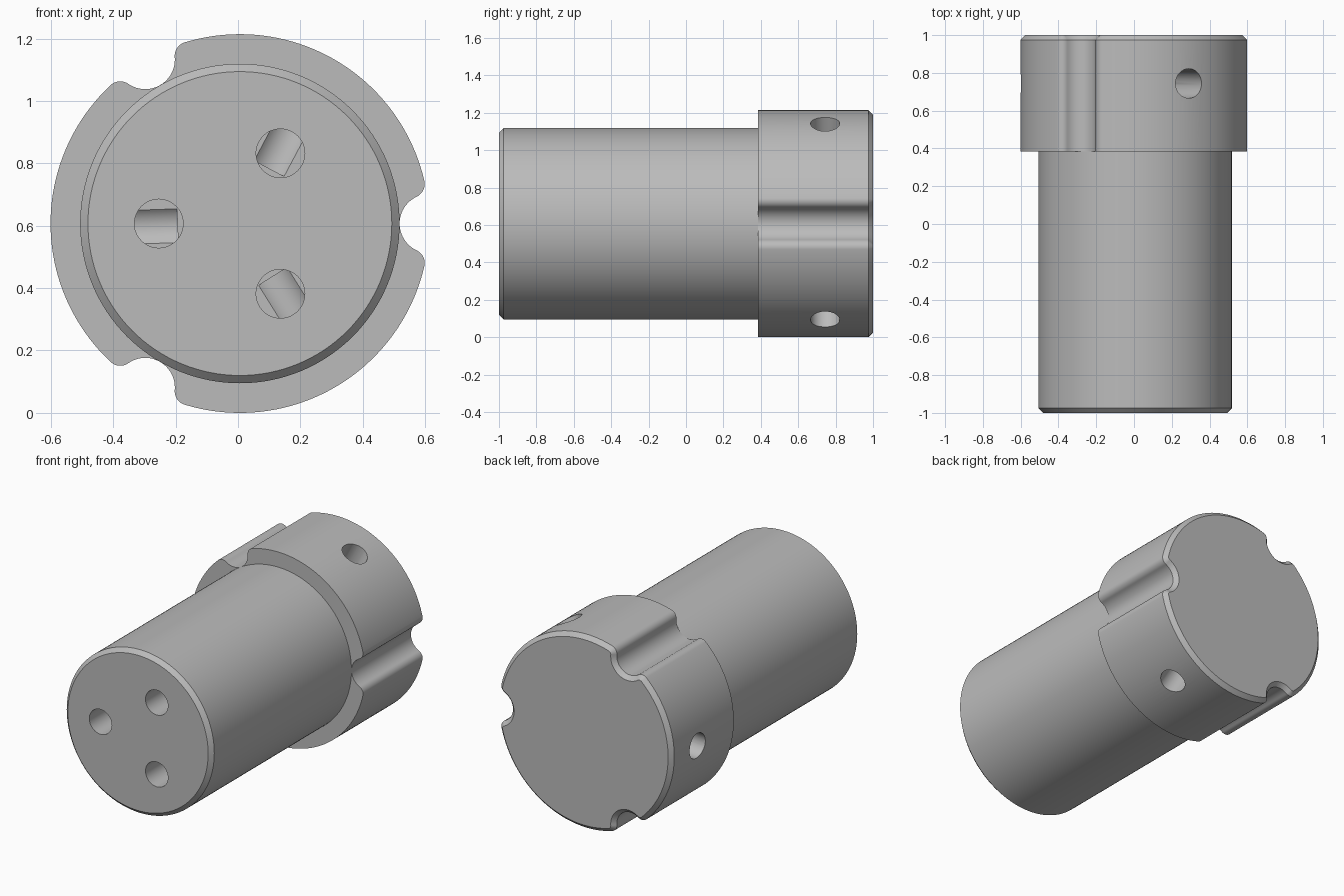
import bpy, bmesh
from math import pi, cos, sin, acos, atan2, radians
from mathutils import Vector, Matrix

if "Cube" in bpy.data.objects:
    bpy.data.objects.remove(bpy.data.objects["Cube"], do_unlink=True)

CX, CZ = 0.006, 0.607            # axis of the body, parallel to y
HEAD_R, SHAFT_R = 0.607, 0.512
GROOVE_R, LIP_R, HOLE_R = 0.095, 0.045, 0.078
CHAMFER, STEP_Y = 0.025, 0.385

grey = bpy.data.materials.new("Machined grey")
grey.use_nodes = True
colour = (0.5, 0.5, 0.5, 1)
grey.diffuse_color = colour
grey.node_tree.nodes["Principled BSDF"].inputs["Base Color"].default_value = colour


def arc(cx, cy, r, start, end, steps):
    """Points on an arc, without its last point."""
    angles = [start + (end - start) * i / steps for i in range(steps)]
    return [Vector((cx + r * cos(t), cy + r * sin(t))) for t in angles]


def circle(r):
    return arc(0, 0, r, 0, 2 * pi, 128)


def head_outline(inset):
    """Circle with three round-lipped grooves, offset inwards."""
    d = HEAD_R - LIP_R
    a = acos((d**2 + HEAD_R**2 - (GROOVE_R + LIP_R)**2) / (2 * d * HEAD_R))
    fx, fy = d * cos(a), d * sin(a)
    b = atan2(fy, fx - HEAD_R)
    lip = LIP_R - inset
    sector = arc(fx, -fy, lip, -a, pi - b, 12)
    sector += arc(HEAD_R, 0, GROOVE_R + inset, 2 * pi - b, b, 24)
    sector += arc(fx, fy, lip, b - pi, a, 12)
    sector += arc(0, 0, HEAD_R - inset, a, 2 * pi / 3 - a, 40)
    return [Matrix.Rotation(2 * pi * k / 3, 2) @ p for k in range(3) for p in sector]


def loft(name, sections):
    """Solid through matching outlines placed along y."""
    bm = bmesh.new()
    loops = [[bm.verts.new((CX + p.x, y, CZ + p.y)) for p in pts] for y, pts in sections]
    for low, high in zip(loops, loops[1:]):
        for i in range(len(low)):
            bm.faces.new((low[i - 1], low[i], high[i], high[i - 1]))
    bm.faces.new(loops[0])
    bm.faces.new(loops[-1])
    bmesh.ops.recalc_face_normals(bm, faces=bm.faces)
    mesh = bpy.data.meshes.new(name)
    bm.to_mesh(mesh)
    bm.free()
    mesh.materials.append(grey)
    obj = bpy.data.objects.new(name, mesh)
    bpy.context.collection.objects.link(obj)
    return obj


def drill(name, start, end):
    """Cylinder cutter between two points."""
    axis = end - start
    bpy.ops.mesh.primitive_cylinder_add(vertices=48, radius=HOLE_R, depth=axis.length,
                                        location=(start + end) / 2,
                                        rotation=axis.to_track_quat('Z', 'Y').to_euler())
    obj = bpy.context.object
    obj.name = name
    obj.hide_render = True
    obj.data.materials.append(grey)
    return obj


def cut(obj, cutters):
    bpy.context.view_layer.objects.active = obj
    for cutter in cutters:
        mod = obj.modifiers.new("hole", 'BOOLEAN')
        mod.operation, mod.solver, mod.object = 'DIFFERENCE', 'EXACT', cutter
        bpy.ops.object.modifier_apply(modifier=mod.name)


def on_axis(r, angle, y):
    return Vector((CX + r * cos(angle), y, CZ + r * sin(angle)))


# Main solids
shaft = loft("shaft", [(-1, circle(SHAFT_R - CHAMFER)),
                       (-1 + CHAMFER, circle(SHAFT_R)), (STEP_Y, circle(SHAFT_R))])
head = loft("grooved_head", [(STEP_Y, head_outline(0)), (1 - CHAMFER, head_outline(0)),
                             (1, head_outline(CHAMFER))])

# Three passages: in at the shaft end, out at the side of the head
end_drills, side_drills = [], []
for k in range(3):
    t = radians(60 + 120 * k)
    end_drills.append(drill("end_drill", on_axis(0.26, t, -1.1), on_axis(0.26, t, 0.8)))
    t += radians(2)
    side_drills.append(drill("side_drill", on_axis(0.2, t, 0.744), on_axis(0.75, t, 0.744)))
cut(shaft, end_drills)
cut(head, end_drills + side_drills)
for cutter in end_drills + side_drills:
    bpy.data.objects.remove(cutter, do_unlink=True)

# Smooth round surfaces, sharp edges
bpy.ops.object.select_all(action='DESELECT')
for obj in (shaft, head):
    obj.select_set(True)
bpy.context.view_layer.objects.active = head
bpy.ops.object.shade_smooth_by_angle(angle=radians(30))
